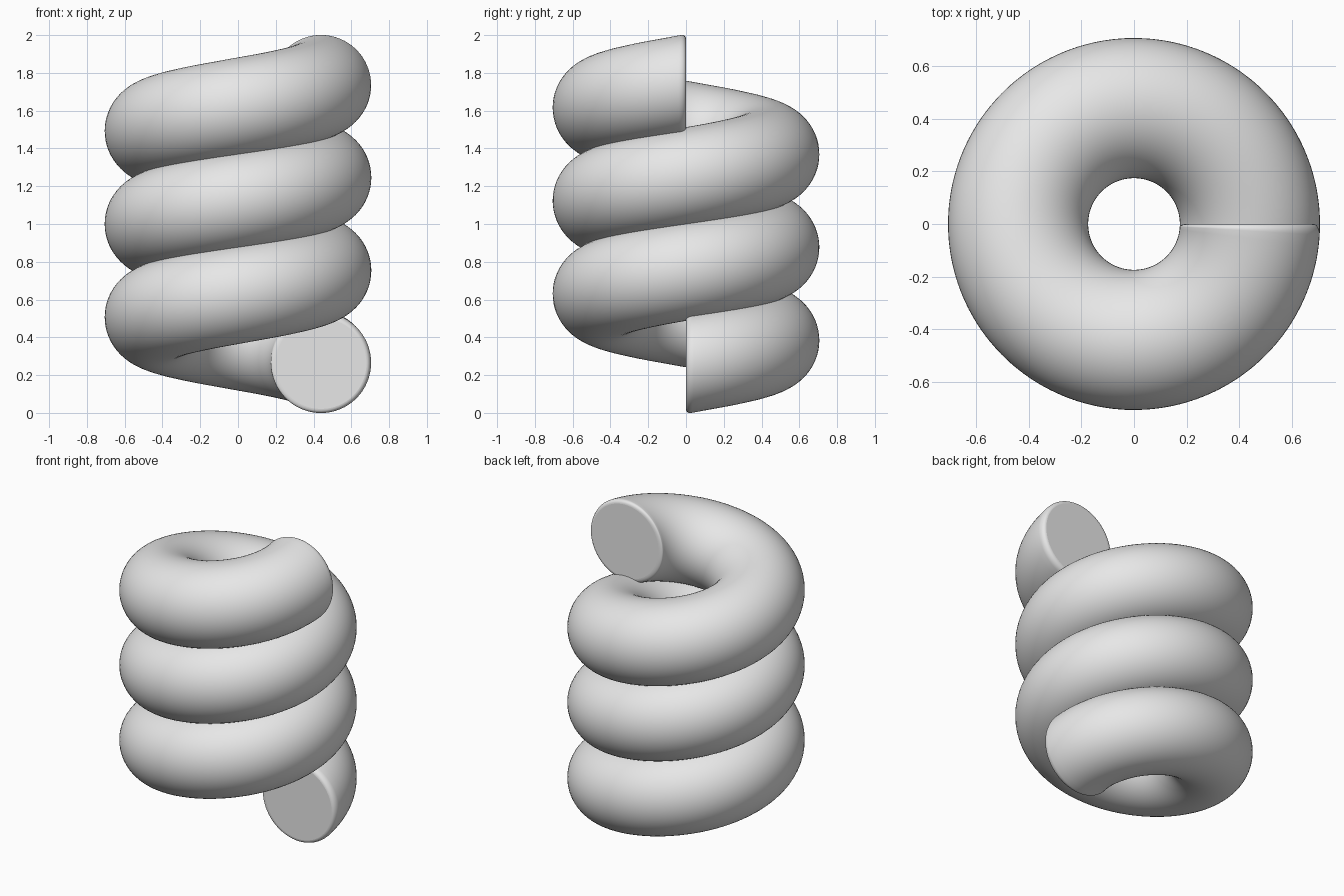
import bpy, bmesh
from math import sin, cos, pi, tau

cube = bpy.data.objects.get("Cube")
if cube:
    bpy.data.objects.remove(cube, do_unlink=True)

COIL_RADIUS, TUBE_RADIUS, PITCH, TURNS = 0.44, 0.266, 0.4926, 3
STEPS, SIDES, BEVEL, BEVEL_STEPS = 288, 64, 0.026, 6

# Material
grey = bpy.data.materials.new("plain grey")
grey.use_nodes = True
colour = (0.8, 0.8, 0.8, 1)
grey.diffuse_color = colour
grey.node_tree.nodes["Principled BSDF"].inputs["Base Color"].default_value = colour

# Stations along the coil: rounded rim, plain tube, rounded rim
total = TURNS * tau
rim_angle = BEVEL / COIL_RADIUS
rim = []
for i in range(BEVEL_STEPS):
    a = i / BEVEL_STEPS * pi / 2
    rim.append((rim_angle * (1 - cos(a)), TUBE_RADIUS - BEVEL * (1 - sin(a))))
body = [(rim_angle + (total - 2 * rim_angle) * i / STEPS, TUBE_RADIUS)
        for i in range(STEPS + 1)]
stations = rim + body + [(total - t, r) for t, r in reversed(rim)]

# Sweep a round section up the helix
bm = bmesh.new()


def section(theta, radius):
    height = 1 + PITCH * (theta / tau - TURNS / 2)
    ring = []
    for i in range(SIDES):
        a = tau * i / SIDES
        d = COIL_RADIUS + radius * cos(a)
        ring.append(bm.verts.new((d * cos(theta), d * sin(theta),
                                  height + radius * sin(a))))
    return ring


rings = [section(t, r) for t, r in stations]
for low, high in zip(rings, rings[1:]):
    for i in range(SIDES):
        j = (i + 1) % SIDES
        bm.faces.new((low[i], low[j], high[j], high[i])).smooth = True

# Flat end caps
bm.faces.new(rings[0])
bm.faces.new(rings[-1])
bmesh.ops.recalc_face_normals(bm, faces=bm.faces[:])

mesh = bpy.data.meshes.new("coil_spring")
bm.to_mesh(mesh)
bm.free()
mesh.materials.append(grey)
spring = bpy.data.objects.new("coil_spring", mesh)
bpy.context.collection.objects.link(spring)
